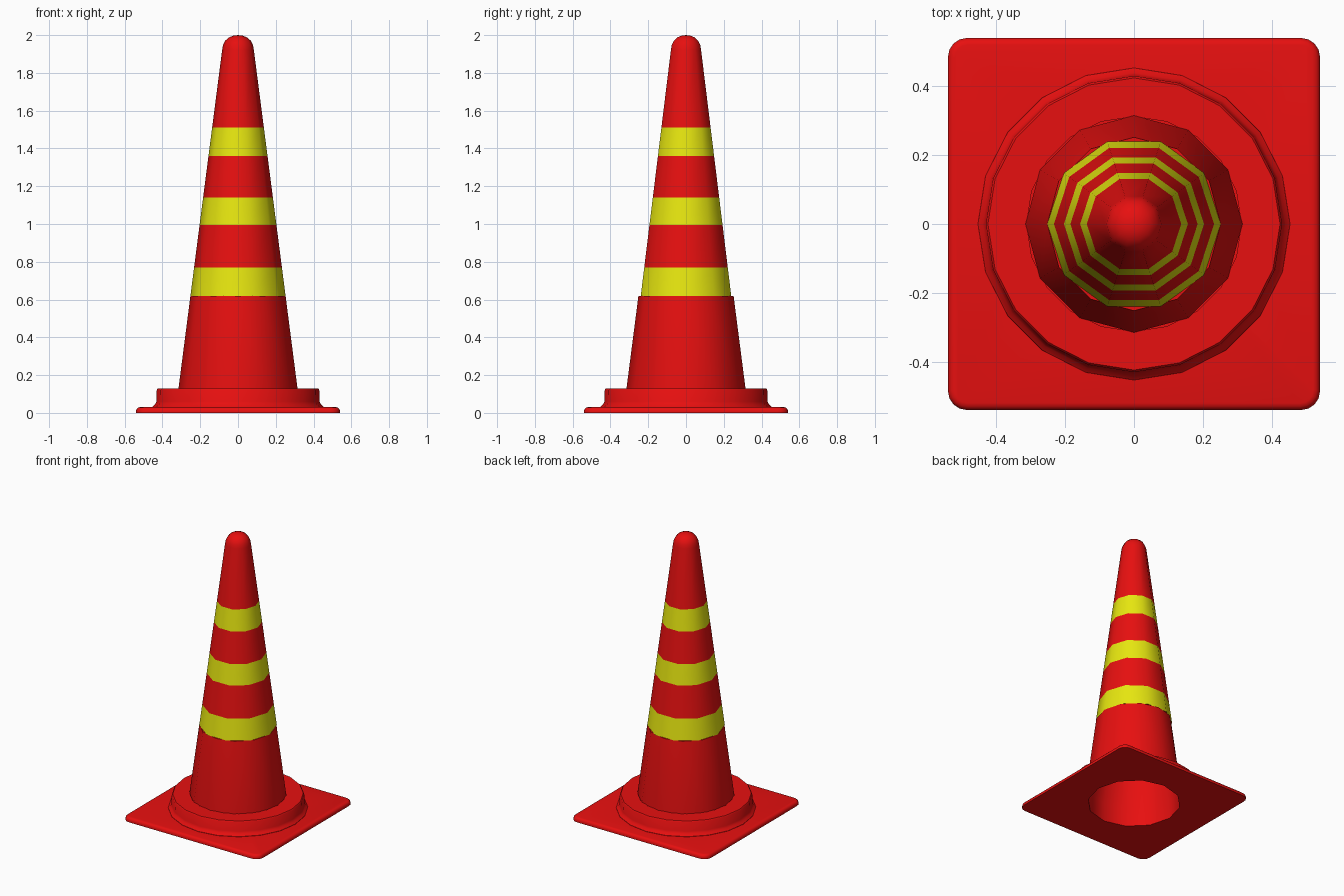
import bpy, bmesh, math

if "Cube" in bpy.data.objects:
    bpy.data.objects.remove(bpy.data.objects["Cube"])


def material(name, colour):
    m = bpy.data.materials.new(name)
    m.use_nodes = True
    m.diffuse_color = colour
    bsdf = next(n for n in m.node_tree.nodes if n.type == 'BSDF_PRINCIPLED')
    bsdf.inputs["Base Color"].default_value = colour
    return m


red = material("cone red", (0.8, 0.005, 0.005, 1))
yellow = material("stripe yellow", (0.8, 0.8, 0.005, 1))


def finish(name, bm, smooth=40):
    bmesh.ops.remove_doubles(bm, verts=bm.verts, dist=1e-5)
    bmesh.ops.recalc_face_normals(bm, faces=bm.faces)
    mesh = bpy.data.meshes.new(name)
    bm.to_mesh(mesh)
    bm.free()
    ob = bpy.data.objects.new(name, mesh)
    bpy.context.collection.objects.link(ob)
    mesh.materials.append(red)
    mesh.materials.append(yellow)
    if smooth:
        bpy.ops.object.select_all(action='DESELECT')
        ob.select_set(True)
        bpy.context.view_layer.objects.active = ob
        bpy.ops.object.shade_smooth_by_angle(angle=math.radians(smooth))
    return ob


def lathe(name, profile, sides, closed=False, stripes=()):
    """Revolve (radius, height) points; rows listed in stripes are yellow."""
    bm = bmesh.new()
    rings = []
    for r, z in profile:
        angles = [2 * math.pi * i / sides for i in range(sides)]
        if r == 0:
            rings.append([bm.verts.new((0, 0, z))] * sides)
        else:
            rings.append([bm.verts.new((r * math.cos(a), r * math.sin(a), z)) for a in angles])
    rows = len(rings) if closed else len(rings) - 1
    for k in range(rows):
        low, high = rings[k], rings[(k + 1) % len(rings)]
        for i in range(sides):
            j = (i + 1) % sides
            corners = list(dict.fromkeys((low[i], low[j], high[j], high[i])))
            face = bm.faces.new(corners)
            face.material_index = int(k in stripes)
    return finish(name, bm)


def cone_radius(z):
    return 0.315 - 0.129 * (z - 0.13)


# Square base plate with rounded corners and softened top rim
bm = bmesh.new()
bmesh.ops.create_cube(bm, size=1)
for v in bm.verts:
    v.co.x *= 1.08
    v.co.y *= 1.08
    v.co.z = 0.03 * (v.co.z + 0.5)
upright = [e for e in bm.edges if abs(e.verts[0].co.z - e.verts[1].co.z) > 0.01]
bmesh.ops.bevel(bm, geom=upright, offset=0.055, segments=4, profile=0.5, affect='EDGES')
rim = [e for e in bm.edges if all(v.co.z > 0.02 for v in e.verts)]
bmesh.ops.bevel(bm, geom=rim, offset=0.02, segments=3, profile=0.5, affect='EDGES')
base = finish("base_plate", bm, 0)

# Opening under the cone
cutter = lathe("base_hole_cutter", [(0, -0.1), (0.313, -0.1), (0.313, 0.1), (0, 0.1)], 12)
cutter.hide_render = True
cut = base.modifiers.new("opening", 'BOOLEAN')
cut.operation = 'DIFFERENCE'
cut.solver = 'EXACT'
cut.object = cutter
bpy.ops.object.select_all(action='DESELECT')
base.select_set(True)
bpy.context.view_layer.objects.active = base
bpy.ops.object.modifier_apply(modifier=cut.name)
bpy.data.objects.remove(cutter)
bpy.ops.object.shade_smooth_by_angle(angle=math.radians(40))

# Raised collar with a small flare where it meets the plate
lathe("collar", [(0.312, 0.01), (0.455, 0.01), (0.453, 0.032), (0.439, 0.045),
                 (0.432, 0.06), (0.43, 0.122), (0.424, 0.13), (0.312, 0.13)],
      20, closed=True)

# Hollow lower skirt
wall = 0.009
top = 0.62
lathe("lower_cone", [(0.306, 0), (cone_radius(0.13) - wall, 0.13), (cone_radius(top) - 0.02, top),
                     (cone_radius(top), top), (cone_radius(0.13), 0.13), (0.315, 0)],
      12, closed=True)

# Hollow upper cone with three stripes and a rounded tip
levels = [top, 0.77, 0.995, 1.14, 1.36, 1.51, 1.92]
inside = [(0, 1.985), (0.06, 1.965), (cone_radius(1.92) - wall, 1.92), (cone_radius(top) - wall, top)]
outside = [(cone_radius(z), z) for z in levels]
tip = [(0.08, 1.945), (0.068, 1.97), (0.048, 1.988), (0.025, 1.997), (0, 2)]
first = len(inside)
lathe("upper_cone", inside + outside + tip, 10, stripes=(first, first + 2, first + 4))
